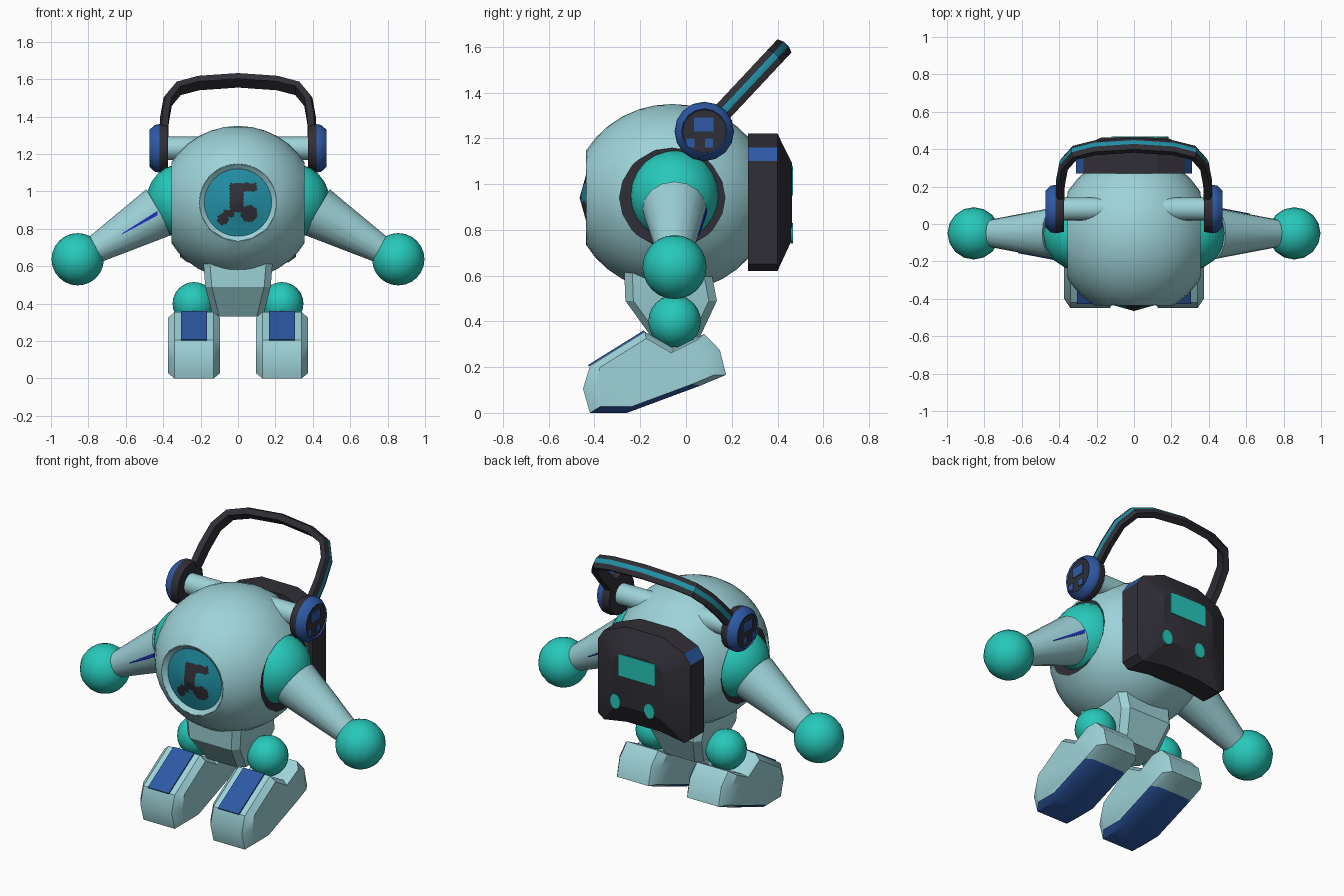
import bpy, bmesh
from math import sin, cos, pi, radians
from mathutils import Vector, Matrix

cube = bpy.data.objects.get("Cube")
if cube:
    bpy.data.objects.remove(cube, do_unlink=True)


def material(name, *rgb):
    mat = bpy.data.materials.new(name)
    mat.use_nodes = True
    mat.diffuse_color = (*rgb, 1)
    shader = next(n for n in mat.node_tree.nodes if n.type == "BSDF_PRINCIPLED")
    shader.inputs["Base Color"].default_value = (*rgb, 1)
    return mat


pale = material("pale_aqua", .34, .65, .69)
teal = material("bright_teal", .02, .58, .49)
dark = material("charcoal", .03, .028, .037)
blue = material("mid_blue", .027, .10, .38)
cyan = material("deep_cyan", .015, .27, .37)
vivid = material("vivid_blue", .013, .03, .52)


def finish(name, bm, mats, rule=None, angle=35):
    """Turn a bmesh into an object; rule(face) gives its material index."""
    bmesh.ops.remove_doubles(bm, verts=bm.verts, dist=1e-5)
    bmesh.ops.recalc_face_normals(bm, faces=bm.faces)
    bm.normal_update()
    if rule:
        for face in bm.faces:
            face.material_index = int(rule(face, face.calc_center_median()))
    mesh = bpy.data.meshes.new(name)
    bm.to_mesh(mesh)
    bm.free()
    for mat in mats:
        mesh.materials.append(mat)
    obj = bpy.data.objects.new(name, mesh)
    bpy.context.collection.objects.link(obj)
    bpy.ops.object.select_all(action="DESELECT")
    obj.select_set(True)
    bpy.context.view_layer.objects.active = obj
    bpy.ops.object.shade_smooth_by_angle(angle=radians(angle))
    return obj


def loft(name, rings, mats, rule=None, caps=True, angle=35):
    """Skin a row of matching closed outlines."""
    bm = bmesh.new()
    rows = [[bm.verts.new(p) for p in ring] for ring in rings]
    n = len(rows[0])
    for a, b in zip(rows, rows[1:]):
        for i in range(n):
            j = (i + 1) % n
            bm.faces.new((a[i], a[j], b[j], b[i]))
    if caps:
        bm.faces.new(rows[0])
        bm.faces.new(rows[-1])
    return finish(name, bm, mats, rule, angle)


def lathe(name, profile, loc, axis, mats, rule=None, segs=16, caps=False):
    """Turn (radius, height) points around an axis."""
    frame = Matrix.Translation(loc) @ Vector(axis).to_track_quat("Z", "Y").to_matrix().to_4x4()
    turns = [2 * pi * i / segs for i in range(segs)]
    rings = [[frame @ Vector((r * cos(t), r * sin(t), h)) for t in turns] for r, h in profile]
    return loft(name, rings, mats, rule, caps)


def ball(name, loc, r):
    bm = bmesh.new()
    bmesh.ops.create_uvsphere(bm, u_segments=16, v_segments=12, radius=r,
                              matrix=Matrix.Translation(loc))
    finish(name, bm, [teal], angle=60)


def plate(name, corners, lift, mat):
    pts = [Vector(c) for c in corners]
    loft(name, [pts, [p + Vector(lift) for p in pts]], [mat])


# Round body, cut flat at the porthole, shoulders, back and base
MID = Vector((0, -.06, .94))
bm = bmesh.new()
bmesh.ops.create_uvsphere(bm, u_segments=32, v_segments=18, radius=1,
                          matrix=Matrix.Translation(MID) @ Matrix.Diagonal((.42, .436, .41, 1)))
for point, normal in (((.355, 0, 0), (1, 0, 0)), ((-.355, 0, 0), (-1, 0, 0)),
                      ((0, -.437, 0), (0, -1, 0)), ((0, .29, 0), (0, 1, 0)),
                      ((0, 0, .55), (0, 0, -1))):
    bmesh.ops.bisect_plane(bm, geom=bm.verts[:] + bm.edges[:] + bm.faces[:],
                           plane_co=point, plane_no=normal, clear_outer=True)
bmesh.ops.holes_fill(bm, edges=[e for e in bm.edges if e.is_boundary and
                                all(v.co.z < .56 or v.co.y > .28 for v in e.verts)])
finish("body", bm, [pale])


# Porthole: pale rim, shallow cone pane with a dark abstract patch
def pane_colour(face, c):
    x, z = c.x, c.z
    if (x * x + (z - .94) ** 2) ** .5 > .179 or c.y > -.414:
        return 0
    patch = (-.045 < x < .03 and .89 < z < 1.03 or -.045 < x < .1 and 1 < z < 1.045
             or (x + .08) ** 2 + (z - .85) ** 2 < .03 ** 2
             or (x - .06) ** 2 + (z - .88) ** 2 < .045 ** 2
             or abs(x + .05) < .03 and abs(z - .88) < .02)
    return 2 if patch else 1


pane = [(.18 * (1 - i / 24), .415 + .05 * i / 24) for i in range(25)]
lathe("porthole", [(0, .38), (.207, .38), (.207, .437)] + pane, (0, 0, .94), (0, -1, 0),
      [pale, cyan, dark], pane_colour, segs=64)


# Pelvis
def block(z, hx, y0, y1, c=.035):
    return [(hx, y0 + c, z), (hx, y1 - c, z), (hx - c, y1, z), (c - hx, y1, z),
            (-hx, y1 - c, z), (-hx, y0 + c, z), (c - hx, y0, z), (hx - c, y0, z)]


loft("pelvis", [block(.62, .185, -.27, .11), block(.49, .175, -.265, .135),
                block(.33, .135, -.15, .06)], [pale], angle=20)

# Backpack with blue top corners and teal markings
half = [(.12, 1.22), (.27, 1.16), (.31, 1.10), (.31, .65), (.27, .62), (.12, .645)]
outline = half + [(-x, z) for x, z in reversed(half)]
loft("backpack", [[(x * k, y, .93 + (z - .93) * k) for x, z in outline]
                  for y, k in ((.27, 1), (.40, 1), (.463, .56))], [dark, blue],
     lambda f, c: abs(f.normal.x) > .6 and f.normal.z > .3 and f.normal.y < .1, angle=20)
plate("backpack_panel", [(-.12, .461, .95), (.125, .461, .95), (.125, .461, 1.08),
                         (-.12, .461, 1.08)], (0, .006, 0), teal)
for x in (.15, -.08):
    plate("backpack_dot", [(x + .035 * cos(i * pi / 8), .458, .785 + .045 * sin(i * pi / 8))
                           for i in range(16)], (0, .009, 0), teal)

# Headband: swept strip with a stripe along its outer face
HUB = Vector((0, .08, 1.23))
lean = Vector((0, .684, .73))
across = Vector((0, .73, -.684))
side_path = [(.395, .1), (.392, .22), (.375, .35), (.32, .44), (.21, .48)]
path = side_path + [(0, .5)] + [(-x, t) for x, t in reversed(side_path)]
path = [HUB + Vector((x, 0, 0)) + lean * t for x, t in path]
section = [(-.022, -.035), (.012, -.042), (.024, -.014), (.024, .014), (.012, .042), (-.022, .035)]
rings = []
for i, p in enumerate(path):
    along = (path[min(i + 1, len(path) - 1)] - path[max(i - 1, 0)]).normalized()
    out = across.cross(along)
    if out.dot(p - HUB) < 0:
        out.negate()
    rings.append([p + out * a + across * b for a, b in section])


def stripe(face, c):
    offsets = [abs((v.co - HUB).dot(across)) for v in face.verts]
    return max(offsets) < .02


loft("headband", rings, [dark, cyan], stripe)
lathe("headphone_axle", [(.062, -.39), (.062, .39)], HUB, (1, 0, 0), [pale], caps=True)

foot_outline = [(-.45, .105), (-.42, .205), (-.18, .355), (-.05, .28), (.08, .345),
                (.148, .275), (.175, .166), (.06, .118), (-.258, 0), (-.42, 0)]

for s, side in ((1, "left"), (-1, "right")):
    # Ear cup
    lathe(side + "_ear_cup", [(0, .375), (.122, .375), (.13, .42), (.125, .445), (.1, .472),
                              (.095, .465), (0, .465)], HUB, (s, 0, 0), [dark, blue],
          lambda f, c: abs(c.x) > .42 and (c - HUB).yz.length > .09)
    for y, z, w, h in ((.078, 1.26, .043, .03), (.02, 1.18, .018, .02), (.1, 1.18, .018, .02)):
        plate(side + "_ear_mark", [(s * .464, y + a * w, z + b * h) for a, b in
                                   ((-1, -1), (1, -1), (1, 1), (-1, 1))], (s * .006, 0, 0), blue)

    # Shoulder socket, shoulder, arm and hand
    lathe(side + "_socket", [(0, .28), (.235, .28), (.235, .335), (0, .335)],
          (0, -.06, .94), (s, 0, 0), [dark], segs=32)
    ball(side + "_shoulder", (s * .29, -.05, .95), .2)
    root, tip = Vector((s * .42, -.05, .89)), Vector((s * .77, -.05, .685))
    lathe(side + "_arm", [(.14, 0), (.073, (tip - root).length)], root, tip - root,
          [pale], caps=True)
    ball(side + "_hand", (s * .857, -.05, .637), .14)
    plate(side + "_arm_stripe", [(s * x, -.05 + s * r, z) for x, r, z in
                                 ((.43, .137, .896), (.43, .137, .872),
                                  (.62, .101, .77), (.62, .101, .775))], (0, s * .005, 0), vivid)

    # Ankle and tilted foot with a blue sole and toe plate
    ball(side + "_ankle", (s * .235, -.05, .4), .115)
    loft(side + "_foot", [[(s * x, -.14 + (y + .14) * k, .17 + (z - .17) * k)
                           for y, z in foot_outline]
                          for x, k in ((.097, .84), (.13, 1), (.34, 1), (.373, .84))],
         [pale, blue], lambda f, c: f.normal.z < -.75 and c.y < .06 and abs(f.normal.x) < .7)
    plate(side + "_toe_plate", [(s * (.235 + w), y, z) for w, y, z in
                                ((-.07, -.425, .203), (.07, -.425, .203),
                                 (.07, -.18, .355), (-.07, -.18, .355))],
          (0, -.004, .006), blue)
